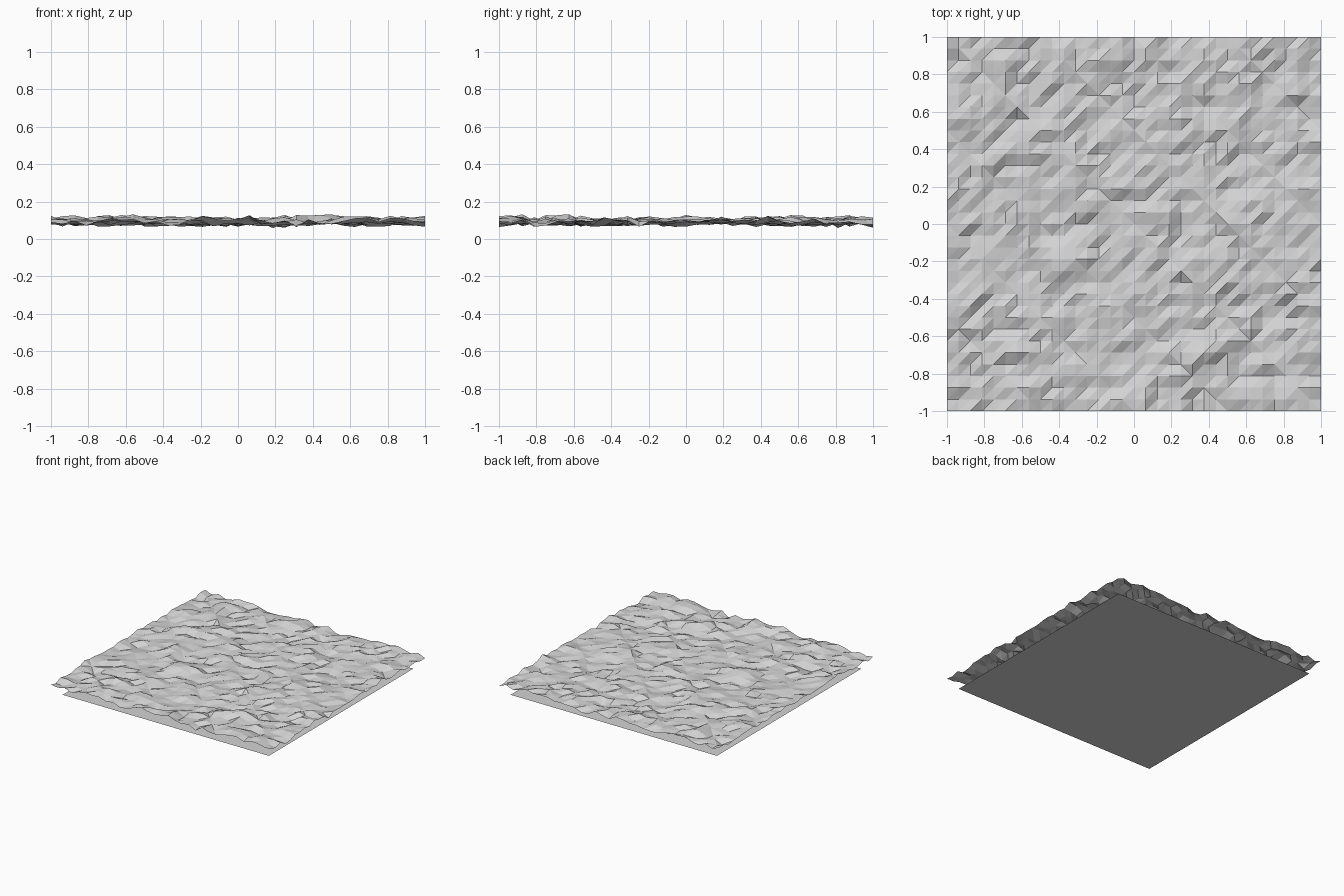
import bpy, bmesh, random
from mathutils import Vector, noise

if "Cube" in bpy.data.objects:
    bpy.data.objects.remove(bpy.data.objects["Cube"])

random.seed(7)
N = 32                 # cells per side
STEP = 2 / N
MEAN = 0.095

grey = bpy.data.materials.new("pale_grey")
grey.diffuse_color = (0.65, 0.65, 0.65, 1)
grey.use_nodes = True
grey.node_tree.nodes["Principled BSDF"].inputs["Base Color"].default_value = grey.diffuse_color


def finish(bm, name):
    mesh = bpy.data.meshes.new(name)
    bm.to_mesh(mesh)
    bm.free()
    mesh.materials.append(grey)
    obj = bpy.data.objects.new(name, mesh)
    bpy.context.collection.objects.link(obj)


def height(x, y):
    # gentle swells plus small jagged bumps
    swell = noise.noise(Vector((x * 2.3, y * 2.3, 4.1))) * 0.022
    bumps = noise.noise(Vector((x * 7.3, y * 7.3, 1.7))) * 0.028
    z = MEAN + swell + bumps + random.uniform(-0.016, 0.016)
    return min(0.16, max(0.022, z))


# rugged ground surface, low-poly triangles
bm = bmesh.new()
grid = [[bm.verts.new((-1 + i * STEP, -1 + j * STEP,
                       height(-1 + i * STEP, -1 + j * STEP)))
         for i in range(N + 1)] for j in range(N + 1)]
for j in range(N):
    for i in range(N):
        a, b = grid[j][i], grid[j][i + 1]
        c, d = grid[j + 1][i + 1], grid[j + 1][i]
        # falling diagonals cross each block of eight cells
        if i % 8 + j % 8 == 7:
            bm.faces.new((a, b, d))
            bm.faces.new((b, c, d))
        else:
            bm.faces.new((a, b, c))
            bm.faces.new((a, c, d))
finish(bm, "rocky_ground")

# flat sheet underneath, one cell smaller than the ground
bm = bmesh.new()
h = 1 - STEP
bm.faces.new([bm.verts.new(p) for p in
              ((-h, -h, 0), (h, -h, 0), (h, h, 0), (-h, h, 0))])
finish(bm, "base_sheet")
